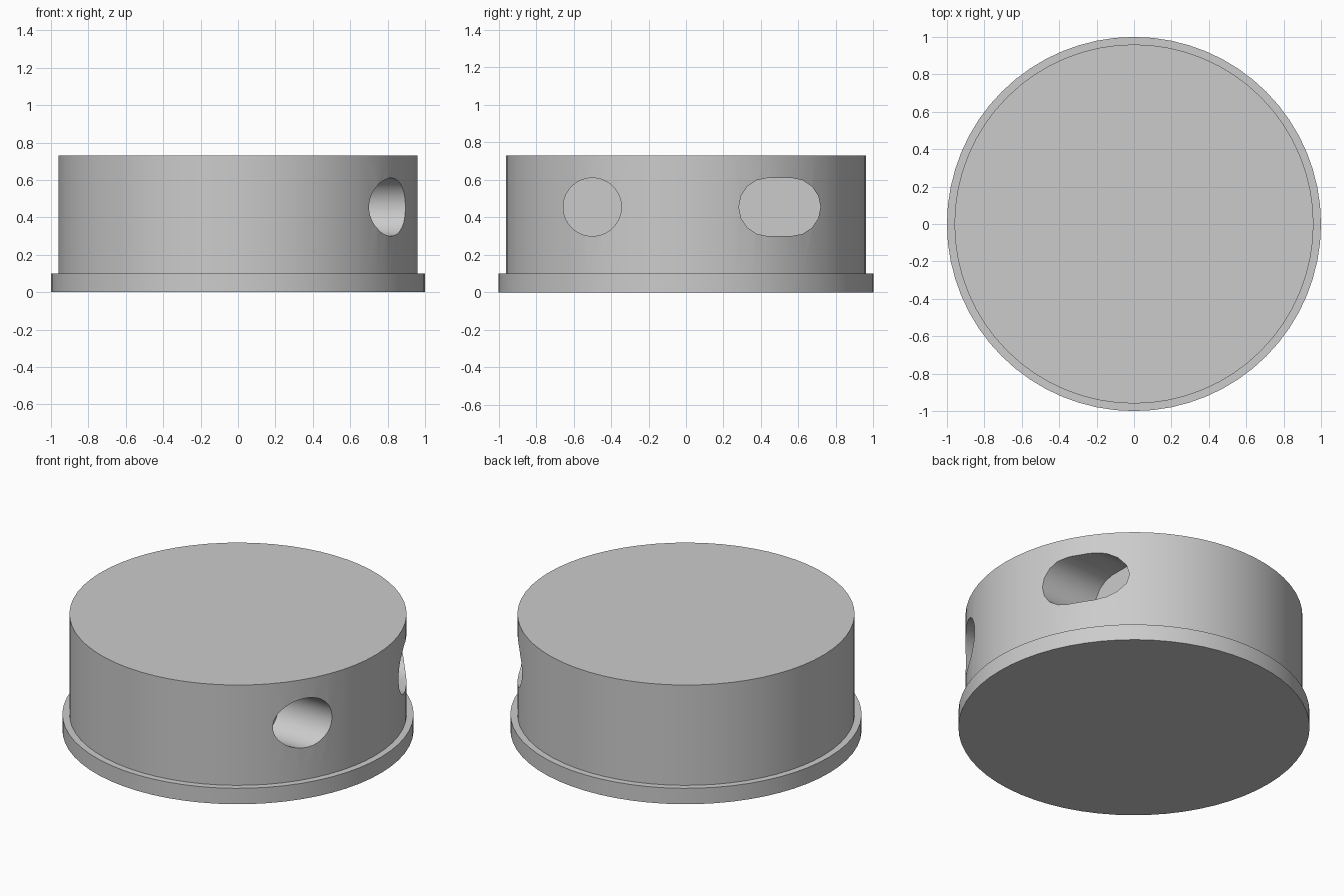
import bpy, bmesh, math

default = bpy.data.objects.get("Cube")
if default:
    bpy.data.objects.remove(default, do_unlink=True)

grey = bpy.data.materials.new("plain_grey")
grey.use_nodes = True
GREY = (0.6, 0.6, 0.6, 1)
grey.diffuse_color = GREY
grey.node_tree.nodes["Principled BSDF"].inputs["Base Color"].default_value = GREY


def extrude_outline(name, points, offset):
    """Solid made by extruding a closed outline along an offset."""
    bm = bmesh.new()
    face = bm.faces.new([bm.verts.new(p) for p in points])
    new = bmesh.ops.extrude_face_region(bm, geom=[face], use_keep_orig=True)["geom"]
    moved = [g for g in new if isinstance(g, bmesh.types.BMVert)]
    bmesh.ops.translate(bm, verts=moved, vec=offset)
    bmesh.ops.recalc_face_normals(bm, faces=bm.faces)
    mesh = bpy.data.meshes.new(name)
    bm.to_mesh(mesh)
    bm.free()
    mesh.materials.append(grey)
    obj = bpy.data.objects.new(name, mesh)
    bpy.context.collection.objects.link(obj)
    return obj


def disc(name, radius, bottom, top, sides=64):
    turns = [math.tau * i / sides for i in range(sides)]
    points = [(radius * math.cos(a), radius * math.sin(a), bottom) for a in turns]
    return extrude_outline(name, points, (0, 0, top - bottom))


def side_cutter(name, y, half_gap, sides):
    """Round or stretched bore running inward from the +x side."""
    radius, z, floor_x = 0.155, 0.455, 0.53
    points = []
    for side in (1, -1):
        if side == -1 and half_gap == 0:
            steps = range(1, sides // 2)
        else:
            steps = range(sides // 2 + 1)
        for i in steps:
            a = math.tau * i / sides - side * math.pi / 2
            points.append((floor_x, y + side * half_gap + radius * math.cos(a),
                           z + radius * math.sin(a)))
    cutter = extrude_outline(name, points, (0.7, 0, 0))
    cutter.hide_render = True
    return cutter


def activate(obj):
    bpy.ops.object.select_all(action="DESELECT")
    obj.select_set(True)
    bpy.context.view_layer.objects.active = obj


# Drum and its base flange
body = disc("body", 0.96, 0.05, 0.73)
flange = disc("base_flange", 1.0, 0.0, 0.10)

# Round bore and wide slot sunk into the left side
cutters = [side_cutter("round_bore_cutter", -0.5, 0, 64),
           side_cutter("slot_cutter", 0.5, 0.063, 16)]
activate(body)
for cutter in cutters:
    cut = body.modifiers.new(cutter.name, "BOOLEAN")
    cut.operation = "DIFFERENCE"
    cut.solver = "EXACT"
    cut.object = cutter
    bpy.ops.object.modifier_apply(modifier=cut.name)
    bpy.data.objects.remove(cutter, do_unlink=True)

for part in (body, flange):
    activate(part)
    bpy.ops.object.shade_smooth_by_angle(angle=math.radians(30))
